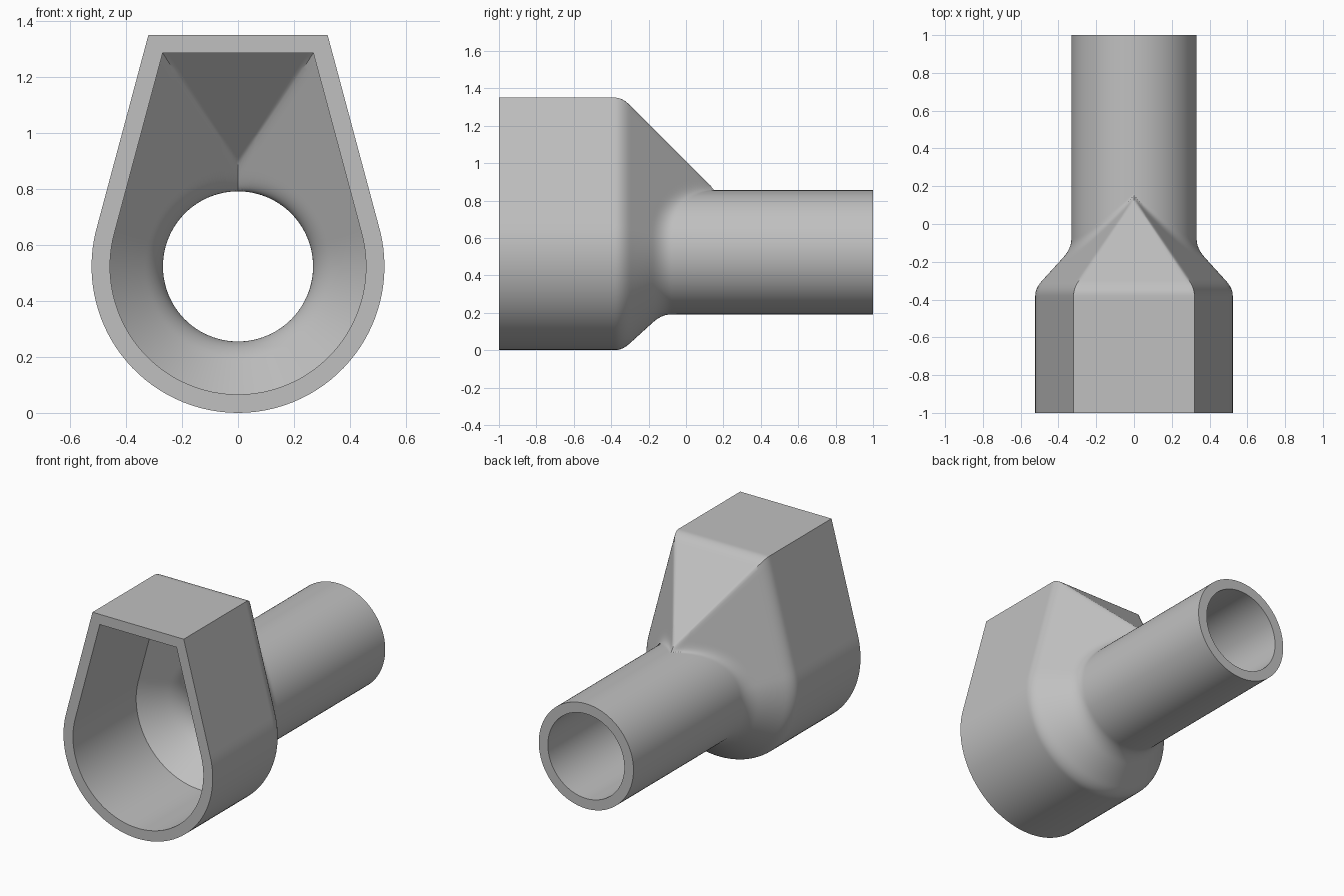
import bpy, bmesh, math

old = bpy.data.objects.get("Cube")
if old:
    bpy.data.objects.remove(old, do_unlink=True)

CENTRE_Z = 0.523            # axis of the tube and of the round lower half
SIDE = math.radians(75)     # direction of the slanted side's normal, from straight up
TOP_COLS, SIDE_COLS = 14, 56


def soft_max(a, b, k):
    k = max(k, 1e-6)
    return max(a, b) + max(k - abs(a - b), 0) ** 2 / (4 * k)


def soft_min(a, b, k):
    return -soft_max(-a, -b, k)


def ring(y, wall):
    """One cross-section: teardrop with flat top, shrinking to the round tube."""
    t = soft_max(0, y - wall["start"], wall["bend"])
    side, top = wall["radius"] - 0.91 * t, wall["top"] - t
    # angle of the upper corner, so that the mesh edges follow it
    half_width = (side - top * math.cos(SIDE)) / math.sin(SIDE)
    corner = math.radians(8)
    if half_width > 0 and top > 0:
        corner = max(corner, math.atan2(half_width, top))
    half = [corner * (1 - (1 - i / TOP_COLS) ** 1.3) for i in range(TOP_COLS)]
    half += [corner + (math.pi - corner) * (i / SIDE_COLS) ** 1.3
             for i in range(SIDE_COLS + 1)]
    points = []
    for a in half + [-a for a in half[-2:0:-1]]:
        b = abs(a)
        r_side = side / math.cos(b - SIDE) if b < SIDE else side
        r = r_side
        if b < SIDE:
            r = soft_min(r_side, top / math.cos(b), min(0.02, 0.3 * t))
        r = soft_max(r, wall["tube"], wall["fillet"])
        points.append((r * math.sin(a), y, CENTRE_Z + r * math.cos(a)))
    return points


def stations(start):
    return [-1] + [start + 0.01 * i for i in range(62)] + [1]


outer = dict(radius=0.523, top=0.827, tube=0.332, start=-0.34, bend=0.04, fillet=0.045)
inner = dict(radius=0.457, top=0.762, tube=0.268, start=-0.367, bend=0, fillet=0.06)

# Outer skin front to back, then inner skin back to front, closed into one shell
sections = [ring(y, outer) for y in stations(-0.39)]
sections += [ring(y, inner) for y in reversed(stations(-0.367))]

bm = bmesh.new()
rows = [[bm.verts.new(p) for p in s] for s in sections]
count = len(rows[0])
for i, row in enumerate(rows):
    following = rows[(i + 1) % len(rows)]
    for j in range(count):
        k = (j + 1) % count
        bm.faces.new((row[j], row[k], following[k], following[j]))
bmesh.ops.recalc_face_normals(bm, faces=bm.faces)

mesh = bpy.data.meshes.new("duct_adapter")
bm.to_mesh(mesh)
bm.free()
adapter = bpy.data.objects.new("duct_adapter", mesh)
bpy.context.collection.objects.link(adapter)

# Plain grey material
grey = bpy.data.materials.new("plain_grey")
grey.use_nodes = True
colour = (0.53, 0.53, 0.53, 1)
grey.diffuse_color = colour
grey.node_tree.nodes["Principled BSDF"].inputs["Base Color"].default_value = colour
mesh.materials.append(grey)

bpy.ops.object.select_all(action="DESELECT")
adapter.select_set(True)
bpy.context.view_layer.objects.active = adapter
bpy.ops.object.shade_smooth_by_angle(angle=math.radians(30))
